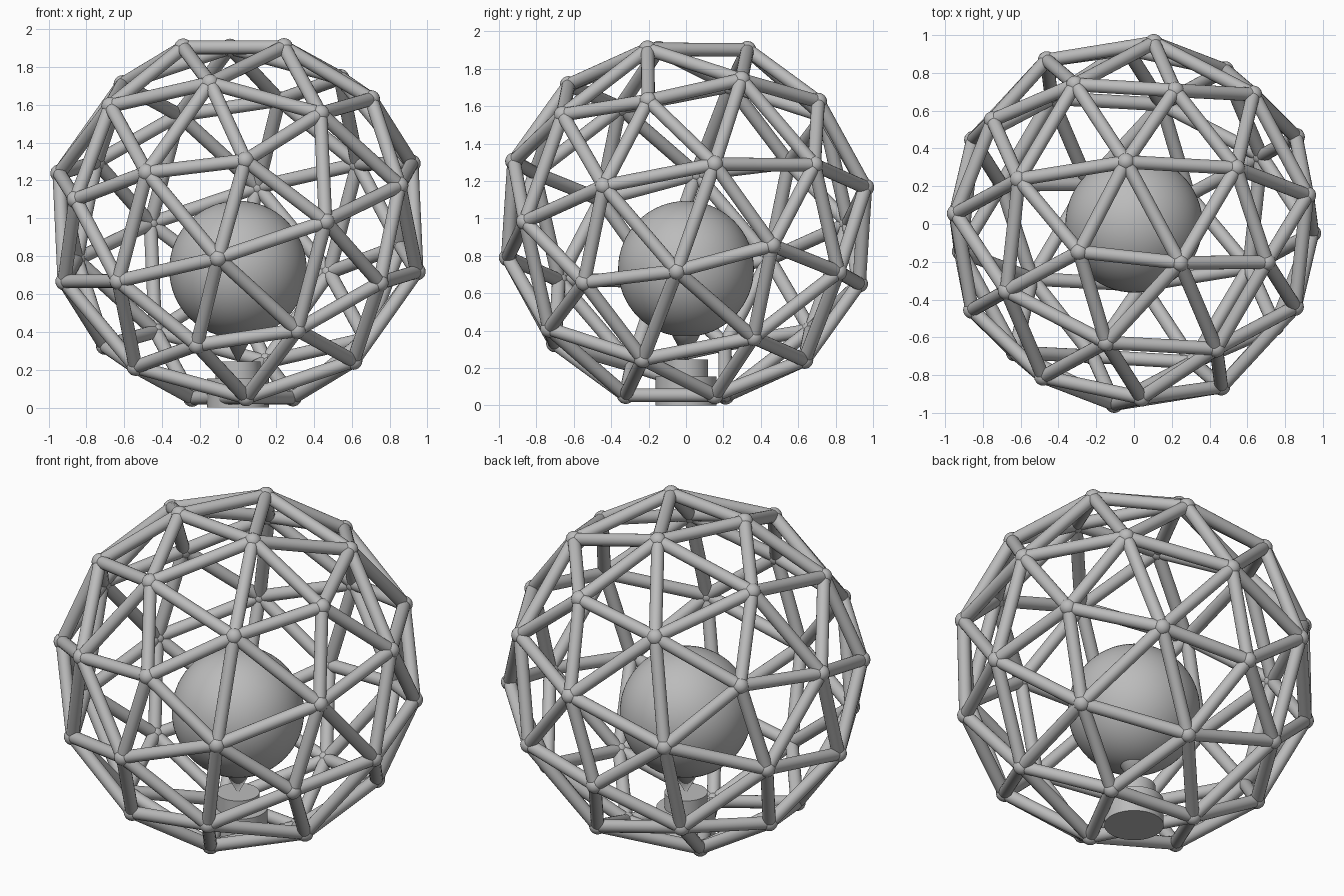
import bpy, bmesh, math
from mathutils import Matrix, Vector

if "Cube" in bpy.data.objects:
    bpy.data.objects.remove(bpy.data.objects["Cube"])

CENTRE = Vector((0, 0.003, 0.978))
R = 0.98            # cage radius
STRUT_R = 0.036
NODE_R = 0.047

grey = bpy.data.materials.new("plain grey")
grey.diffuse_color = (0.5, 0.5, 0.5, 1)
grey.use_nodes = True
grey.node_tree.nodes["Principled BSDF"].inputs["Base Color"].default_value = grey.diffuse_color


def finish(name, bm):
    me = bpy.data.meshes.new(name)
    bm.to_mesh(me)
    bm.free()
    me.materials.append(grey)
    ob = bpy.data.objects.new(name, me)
    bpy.context.collection.objects.link(ob)
    bpy.ops.object.select_all(action='DESELECT')
    ob.select_set(True)
    bpy.context.view_layer.objects.active = ob
    bpy.ops.object.shade_smooth_by_angle(angle=math.radians(35))
    return ob


def frame(pole, side):
    """Orthonormal basis with z along pole and x towards side."""
    z = pole.normalized()
    x = (side - z * side.dot(z)).normalized()
    return Matrix((x, z.cross(x), z)).transposed()


def add_cone(bm, z0, z1, r0, r1, seg=48):
    bmesh.ops.create_cone(bm, cap_ends=True, segments=seg, radius1=r0, radius2=r1,
                          depth=z1 - z0, matrix=Matrix.Translation((0, 0, (z0 + z1) / 2)))


# Tilted two-frequency geodesic layout: 42 hubs, 120 edges
cage = bmesh.new()
bmesh.ops.create_icosphere(cage, subdivisions=2, radius=1)
pole = max((v.co for v in cage.verts), key=lambda c: c.z).copy()
ring = next(v.co.copy() for v in cage.verts if abs(v.co.z - 0.4472) < 0.01)
turn = frame(Vector((-0.29, -0.15, 0.926)), Vector((0.04, -0.926, 0.325))) @ frame(pole, ring).transposed()
for v in cage.verts:
    v.co = CENTRE + R * (turn @ v.co.normalized())

# Cage struts
bm = bmesh.new()
for e in cage.edges:
    a, b = (v.co for v in e.verts)
    rot = (b - a).to_track_quat('Z', 'Y').to_matrix().to_4x4()
    bmesh.ops.create_cone(bm, cap_ends=True, segments=20, radius1=STRUT_R, radius2=STRUT_R,
                          depth=(b - a).length, matrix=Matrix.Translation((a + b) / 2) @ rot)
finish("cage_struts", bm)

# Ball joints at the hubs
bm = bmesh.new()
for v in cage.verts:
    bmesh.ops.create_uvsphere(bm, u_segments=20, v_segments=12, radius=NODE_R,
                              matrix=Matrix.Translation(v.co))
finish("cage_joints", bm)
cage.free()

# Inner globe
bm = bmesh.new()
bmesh.ops.create_uvsphere(bm, u_segments=64, v_segments=32, radius=0.363,
                          matrix=Matrix.Translation((0, 0, 0.73)))
finish("inner_globe", bm)

# Pointed stem under the globe
bm = bmesh.new()
add_cone(bm, 0.235, 0.42, 0.0, 0.098)
finish("pointed_stem", bm)

# Stepped pedestal
bm = bmesh.new()
add_cone(bm, 0, 0.155, 0.163, 0.163)
finish("pedestal_base", bm)
bm = bmesh.new()
add_cone(bm, 0.155, 0.245, 0.118, 0.118)
finish("pedestal_top", bm)
